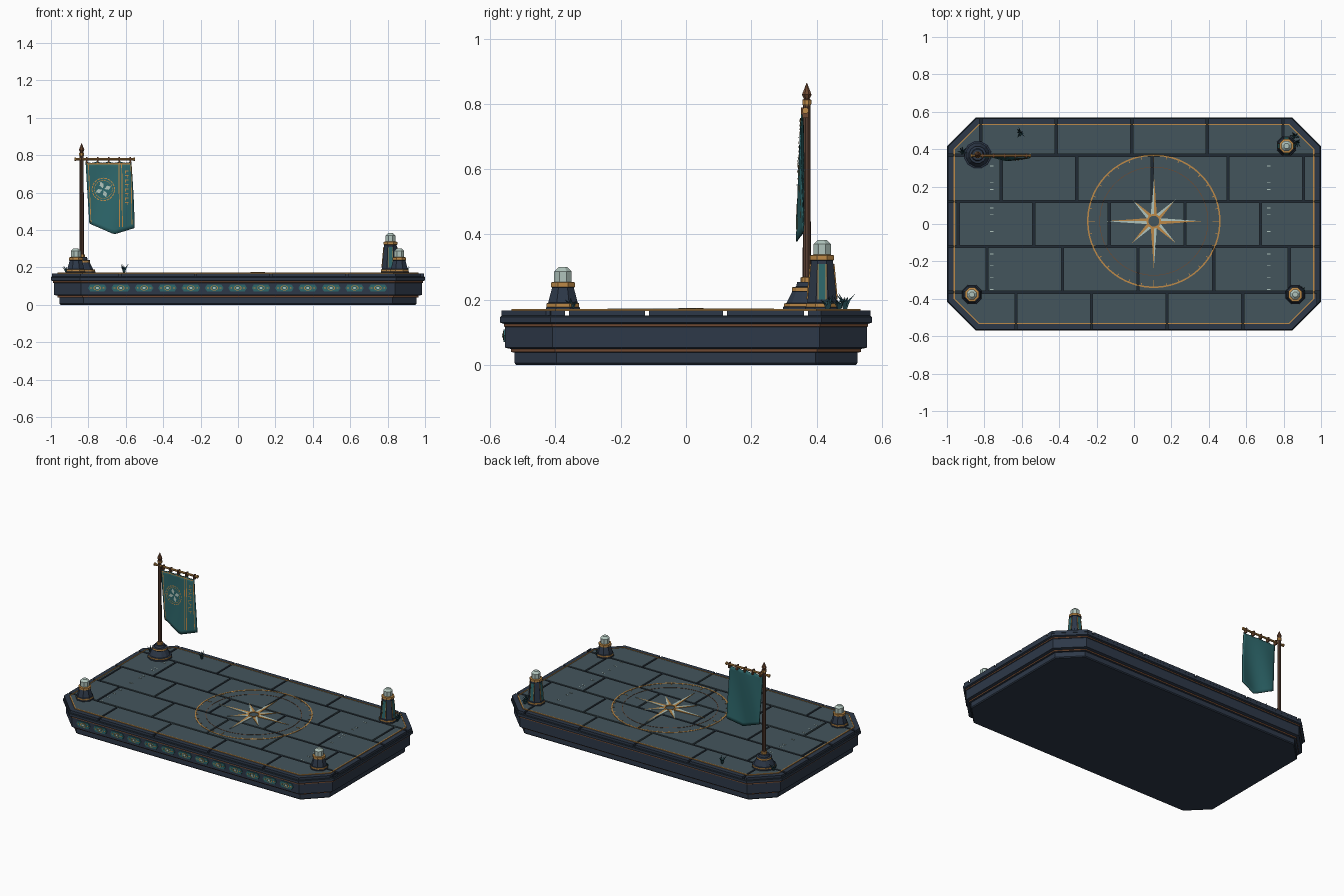
import bpy, bmesh, math, random
from math import sin, cos, pi
from mathutils import Matrix, Vector

random.seed(4)
cube = bpy.data.objects.get("Cube")
if cube:
    bpy.data.objects.remove(cube)


def material(name, hexcode):
    rgb = [int(hexcode[i:i + 2], 16) / 255 for i in (0, 2, 4)]
    col = [c / 12.92 if c < 0.04 else ((c + 0.055) / 1.055) ** 2.4 for c in rgb] + [1]
    m = bpy.data.materials.new(name)
    m.use_nodes = True
    m.diffuse_color = col
    m.node_tree.nodes["Principled BSDF"].inputs["Base Color"].default_value = col
    return m


MATS = [material("navy stone", "2d3848"), material("slate tile", "44555c"),
        material("dark joint", "202a33"), material("bronze", "bd8a48"),
        material("copper", "704a33"), material("teal cloth", "2d666a"),
        material("pale silver", "b0c4bc"), material("brown wood", "5a4033"),
        material("dark leaf", "1f4148")]
NAVY, SLATE, JOINT, BRONZE, COPPER, TEAL, SILVER, WOOD, LEAF = range(9)


def finish(bm, name, matrix=None, smooth=False):
    bmesh.ops.recalc_face_normals(bm, faces=bm.faces)
    used = sorted({f.material_index for f in bm.faces})
    for f in bm.faces:
        f.material_index = used.index(f.material_index)
        f.smooth = smooth
    if matrix:
        bm.transform(matrix)
    me = bpy.data.meshes.new(name)
    bm.to_mesh(me)
    bm.free()
    for i in used:
        me.materials.append(MATS[i])
    ob = bpy.data.objects.new(name, me)
    bpy.context.collection.objects.link(ob)
    return ob


def loft(bm, rings, mats):
    """Stack of (outline, z) rings; one material per wall."""
    rows = [[bm.verts.new((x, y, z)) for x, y in poly] for poly, z in rings]
    n = len(rows[0])
    for a, b, m in zip(rows, rows[1:], mats):
        for i in range(n):
            j = (i + 1) % n
            bm.faces.new((a[i], a[j], b[j], b[i])).material_index = m
    bm.faces.new(rows[0][::-1]).material_index = mats[0]
    bm.faces.new(rows[-1]).material_index = mats[-1]


def prism(bm, poly, z0, z1, m):
    loft(bm, [(poly, z0), (poly, z1)], [m])


def ngon(r, n=8, c=(0, 0), sx=1.0):
    return [(c[0] + sx * r * cos((i + .5) * 2 * pi / n), c[1] + r * sin((i + .5) * 2 * pi / n))
            for i in range(n)]


def octagon(d, hx=1.0, hy=0.57, c=0.155):
    hx, hy, c = hx - d, hy - d, c - 0.586 * d
    return [(hx, c - hy), (hx, hy - c), (hx - c, hy), (c - hx, hy),
            (-hx, hy - c), (-hx, c - hy), (c - hx, -hy), (hx - c, -hy)]


def clip(poly, lo, hi):
    for axis in (0, 1):
        for s, lim in ((1, hi[axis]), (-1, -lo[axis])):
            out = []
            for a, b in zip(poly, poly[1:] + poly[:1]):
                da, db = s * a[axis] - lim, s * b[axis] - lim
                if da <= 0:
                    out.append(a)
                if da * db < 0:
                    t = da / (da - db)
                    out.append((a[0] + t * (b[0] - a[0]), a[1] + t * (b[1] - a[1])))
            poly = out
    return poly


def band(bm, outer, inner, z0, z1, m):
    n = len(outer)
    for i in range(n):
        j = (i + 1) % n
        prism(bm, [outer[i], outer[j], inner[j], inner[i]], z0, z1, m)


def lathe(name, loc, profile, mats, n=8):
    bm = bmesh.new()
    loft(bm, [(ngon(r, n), z) for r, z in profile], mats)
    return finish(bm, name, Matrix.Translation((*loc, 0)))


# Stepped platform
steps = [(.05, 0), (.045, .006), (.045, .038), (.034, .04), (.034, .049), (.016, .053),
         (.016, .116), (.012, .118), (.012, .126), (0, .13), (0, .147), (.006, .152)]
bm = bmesh.new()
loft(bm, [(octagon(d), z) for d, z in steps],
     [NAVY, NAVY, NAVY, COPPER, NAVY, NAVY, NAVY, COPPER, NAVY, NAVY, JOINT])
finish(bm, "platform")

# Paving in five staggered rows, with a dark stone border
rows_y = [-.6, -.365, -.12, .12, .367, .6]
starts = [-1.035, -1.19, -1.344, -1.114, -1.224]
border, tiles = bmesh.new(), bmesh.new()
gap = .006
for y0, y1, start in zip(rows_y, rows_y[1:], starts):
    for k in range(-1, 6):
        x0 = start + .404 * k
        lo, hi = (x0 + gap, y0 + gap), (x0 + .404 - gap, y1 - gap)
        for target, inset, top, m in ((border, .005, .167, NAVY), (tiles, .04, .17, SLATE)):
            poly = clip(octagon(inset), lo, hi)
            if len(poly) > 2:
                prism(target, poly, .15, top, m)
finish(border, "border_stones")
finish(tiles, "paving")
bm = bmesh.new()
band(bm, octagon(.035), octagon(.042), .166, .172, BRONZE)
finish(bm, "border_inlay")

# Pale tick marks on the floor
bm = bmesh.new()
for x in (-.76, .72):
    for y in (-.35, -.285, -.22, -.16, -.04, .05, .085, .185, .22, .31):
        prism(bm, [(x - .01, y - .002), (x + .01, y - .002), (x + .01, y + .002),
                   (x - .01, y + .002)], .168, .1715, SILVER)
finish(bm, "floor_ticks")

# Compass inlay
place = Matrix.Translation((.106, .015, 0))
bm = bmesh.new()
band(bm, ngon(.357, 64), ngon(.349, 64), .168, .172, BRONZE)
band(bm, ngon(.291, 64), ngon(.288, 64), .168, .1715, COPPER)
for i in range(32):
    a = i * pi / 16
    inner = .315 if i % 8 == 0 else .337
    d, s = Vector((cos(a), sin(a))), Vector((-sin(a), cos(a))) * .002
    prism(bm, [d * inner - s, d * .35 - s, d * .35 + s, d * inner + s], .168, .172, BRONZE)
finish(bm, "compass_rings", place)
bm = bmesh.new()
for i in range(8):
    a = i * pi / 4
    d, s = Vector((cos(a), sin(a))), Vector((-sin(a), cos(a))) * .016
    tip = d * (.165 if i % 2 else .255)
    for side, m in ((s, SILVER), (-s, BRONZE)):
        prism(bm, [d * .03, tip, d * .035 + side], .168, .173, m)
band(bm, ngon(.039, 24), ngon(.029, 24), .168, .175, BRONZE)
finish(bm, "compass_star", place)

# Front frieze of medallions
bm = bmesh.new()
for i in range(13):
    c = (-.752 + .125 * i, .09)
    lozenge = [(c[0] + x, c[1] + y) for x, y in
               ((-.05, 0), (-.038, -.019), (.038, -.019), (.05, 0), (.038, .019), (-.038, .019))]
    prism(bm, lozenge, .55, .559, TEAL)
    band(bm, ngon(.014, 10, c, 1.5), ngon(.011, 10, c, 1.5), .55, .561, BRONZE)
    prism(bm, ngon(.007, 8, c, 1.2), .55, .563, SILVER)
    for s in (-1, 1):
        prism(bm, ngon(.004, 6, (c[0] + s * .034, c[1]), 1.5), .55, .561, BRONZE)
finish(bm, "frieze", Matrix.Rotation(pi / 2, 4, 'X'))


# Corner posts, the back one taller
def post(name, loc, h):
    profile = [(.056, .168), (.056, .176), (.054, .178), (.054, .189), (.049, .191), (.036, .195 + h),
               (.04, .197 + h), (.04, .211 + h), (.029, .213 + h), (.029, .245 + h), (.015, .258 + h)]
    ob = lathe(name, loc, profile, [NAVY, NAVY, BRONZE, NAVY, NAVY, NAVY, BRONZE,
                                    BRONZE, SILVER, SILVER])
    return ob


post("front_right_post", (-.867, -.377), .042)
post("front_left_post", (.862, -.377), .042)
post("back_left_post", (.815, .417), .125)
bm = bmesh.new()
for i in range(4):
    m = Matrix.Rotation(i * pi / 2, 2)
    for x0, x1, mat, out in ((-.011, .011, TEAL, .003), (-.014, -.011, BRONZE, .004),
                             (.011, .014, BRONZE, .004)):
        low, high = ([m @ Vector(p) for p in ((r - .006, x0), (r + out, x0), (r + out, x1), (r - .006, x1))]
                     for r in (.044, .034))
        loft(bm, [(low, .2), (high, .31)], [mat])
finish(bm, "post_panels", Matrix.Translation((.815, .417, 0)))

# Flag stand, pole and finial
stand = (-.836, .37)
lathe("flag_stand", stand,
      [(.076, .168), (.076, .178), (.073, .179), (.073, .188), (.064, .19), (.046, .225),
       (.047, .227), (.047, .238), (.034, .24), (.03, .255)],
      [NAVY, NAVY, BRONZE, NAVY, NAVY, NAVY, BRONZE, NAVY, NAVY], 12)
lathe("flag_pole", stand, [(.019, .25), (.019, .268), (.0125, .27), (.0115, .8)],
      [BRONZE, BRONZE, WOOD], 10)
lathe("finial", stand, [(.012, .795), (.015, .8), (.015, .812), (.009, .815), (.016, .828), (.001, .864)],
      [BRONZE, BRONZE, COPPER, COPPER, COPPER])
bm = bmesh.new()
prism(bm, ngon(.007), -.87, -.55, BRONZE)
for x in (-.87, -.556):
    prism(bm, ngon(.01), x - .004, x + .004, BRONZE)
finish(bm, "crossbar", Matrix.Translation((0, .366, .779)) @ Matrix.Rotation(pi / 2, 4, 'Y'))


# Hanging banner
def drape(x, z):
    t = max(0, (.77 - z) / .38)
    return .356 - .006 * t + .011 * sin(24 * x + 2 * t) * t ** .5


bm = bmesh.new()
NU, NV = 16, 16
grid = []
for j in range(NV + 1):
    t = j / NV
    for i in range(NU + 1):
        u = i / NU
        bottom = .43 - .015 * u - .045 * (1 - abs(2 * u - 1.1))
        top = .767 - .008 * abs(sin(u * 4 * pi))
        x = -.815 + .02 * t + u * (.245 + .012 * sin(pi * t / 2) - .015 * t)
        z = top + (bottom - top) * t
        grid.append(bm.verts.new((x, drape(x, z), z)))
for j in range(NV):
    for i in range(NU):
        k = j * (NU + 1) + i
        f = bm.faces.new((grid[k], grid[k + 1], grid[k + NU + 2], grid[k + NU + 1]))
        f.material_index = TEAL
banner = finish(bm, "banner", smooth=True)
mod = banner.modifiers.new("thickness", 'SOLIDIFY')
mod.thickness, mod.offset = .004, 0

# Embroidery that follows the cloth
bm = bmesh.new()


def flat(pts, m):
    bm.faces.new([bm.verts.new((x, drape(x, z) - .005, z)) for x, z in pts]).material_index = m


def stitch(p, q, w, m=BRONZE, n=8):
    p, q = Vector(p), Vector(q)
    side = (q - p).orthogonal().normalized() * w / 2
    for i in range(n):
        a, b = p.lerp(q, i / n), p.lerp(q, (i + 1) / n)
        flat([a - side, b - side, b + side, a + side], m)


for x in (-.637, -.622):
    stitch((x, .755), (x + .004, .415), .005)
stitch((-.8, .752), (-.786, .44), .004)
stitch((-.572, .75), (-.567, .43), .004)
stitch((-.81, .754), (-.575, .754), .006)
e = Vector((-.72, .617))
for r, w in ((.06, .005), (.048, .003)):
    for i in range(20):
        a, b = i * pi / 10, (i + .75) * pi / 10
        stitch(e + Vector((cos(a), sin(a))) * r, e + Vector((cos(b), sin(b))) * r, w, n=1)
for i in range(4):
    a = i * pi / 2 + .35
    d, s = Vector((cos(a), sin(a))), Vector((-sin(a), cos(a))) * .012
    flat([e + d * .006, e + d * .026 - s, e + d * .044, e + d * .026 + s], SILVER)
for i in range(8):
    z = .715 - i * .024
    stitch((-.605, z), (-.585, z), .004, n=2)
    stitch((-.602 + .012 * (i % 2), z), (-.602 + .012 * (i % 2), z - .014), .004, n=1)
finish(bm, "embroidery")
bm = bmesh.new()
for i in range(5):
    x = -.808 + i * .058
    prism(bm, [(x - .004, .352), (x + .004, .352), (x + .004, .376), (x - .004, .376)], .757, .789, COPPER)
finish(bm, "banner_loops")

# Grass tufts
bm = bmesh.new()
for cx, cy, h in ((-.608, .487, .055), (.872, .435, .05), (.86, .47, .045), (-.915, .385, .045), (.9, -.35, .04)):
    for i in range(8):
        a = i * pi / 4 + random.uniform(-.3, .3)
        lean, up = h * random.uniform(.3, .65), h * random.uniform(.6, 1)
        loft(bm, [(ngon(.005, 3, (cx, cy)), .166),
                  (ngon(.004, 3, (cx + lean * .4 * cos(a), cy + lean * .4 * sin(a))), .168 + up * .6),
                  (ngon(.0004, 3, (cx + lean * cos(a), cy + lean * sin(a))), .168 + up)], [LEAF, LEAF])
finish(bm, "grass_tufts")
